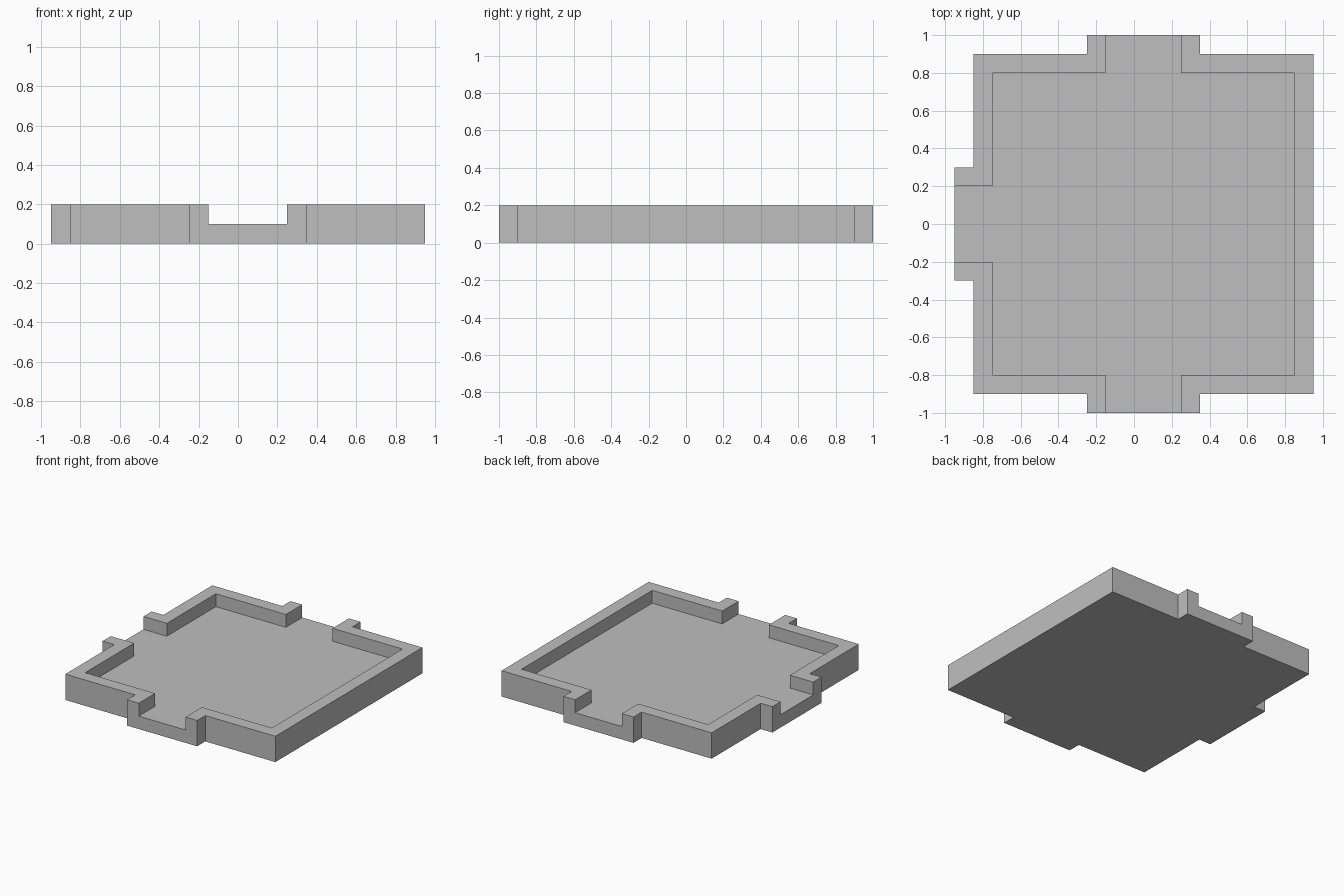
import bpy, bmesh

cube = bpy.data.objects.get("Cube")
if cube:
    bpy.data.objects.remove(cube, do_unlink=True)

# Single grey material
GREY = (0.52, 0.52, 0.52, 1)
grey = bpy.data.materials.new("grey")
grey.use_nodes = True
grey.diffuse_color = GREY
grey.node_tree.nodes["Principled BSDF"].inputs["Base Color"].default_value = GREY


def prism(name, outline, z0, z1):
    """Extrude a flat outline from z0 to z1."""
    bm = bmesh.new()
    base = bm.faces.new([bm.verts.new((x, y, z0)) for x, y in outline])
    top = bmesh.ops.extrude_face_region(bm, geom=[base])["geom"]
    bmesh.ops.translate(bm, vec=(0, 0, z1 - z0),
                        verts=[v for v in top if isinstance(v, bmesh.types.BMVert)])
    bmesh.ops.recalc_face_normals(bm, faces=bm.faces)
    mesh = bpy.data.meshes.new(name)
    bm.to_mesh(mesh)
    bm.free()
    mesh.materials.append(grey)
    obj = bpy.data.objects.new(name, mesh)
    bpy.context.collection.objects.link(obj)
    return obj


def room_outline(x0, x1, y, door_x0, door_x1, door_y, out_x, out_y):
    """Rectangle with doorway bays at the front, back and right, mirrored in y."""
    half = [(out_x, door_y), (x0, door_y), (x0, y), (door_x0, y),
            (door_x0, out_y), (door_x1, out_y), (door_x1, y), (x1, y)]
    return half + [(px, -py) for px, py in reversed(half)]


# Solid tile with door jambs projecting outward
tile = prism("room_tile",
             room_outline(-0.85, 0.95, 0.9, -0.25, 0.35, 0.3, -0.95, 1.0), 0, 0.2)

# Hollow the room and its doorways down to the floor
cutter = prism("room_cutter",
               room_outline(-0.75, 0.85, 0.8, -0.15, 0.25, 0.2, -1.2, 1.2), 0.1, 0.4)
cutter.hide_render = True
cut = tile.modifiers.new("hollow", 'BOOLEAN')
cut.operation = 'DIFFERENCE'
cut.solver = 'EXACT'
cut.object = cutter

# Apply the cut and drop the helper
bpy.context.view_layer.objects.active = tile
bpy.ops.object.modifier_apply(modifier=cut.name)
bpy.data.objects.remove(cutter, do_unlink=True)
